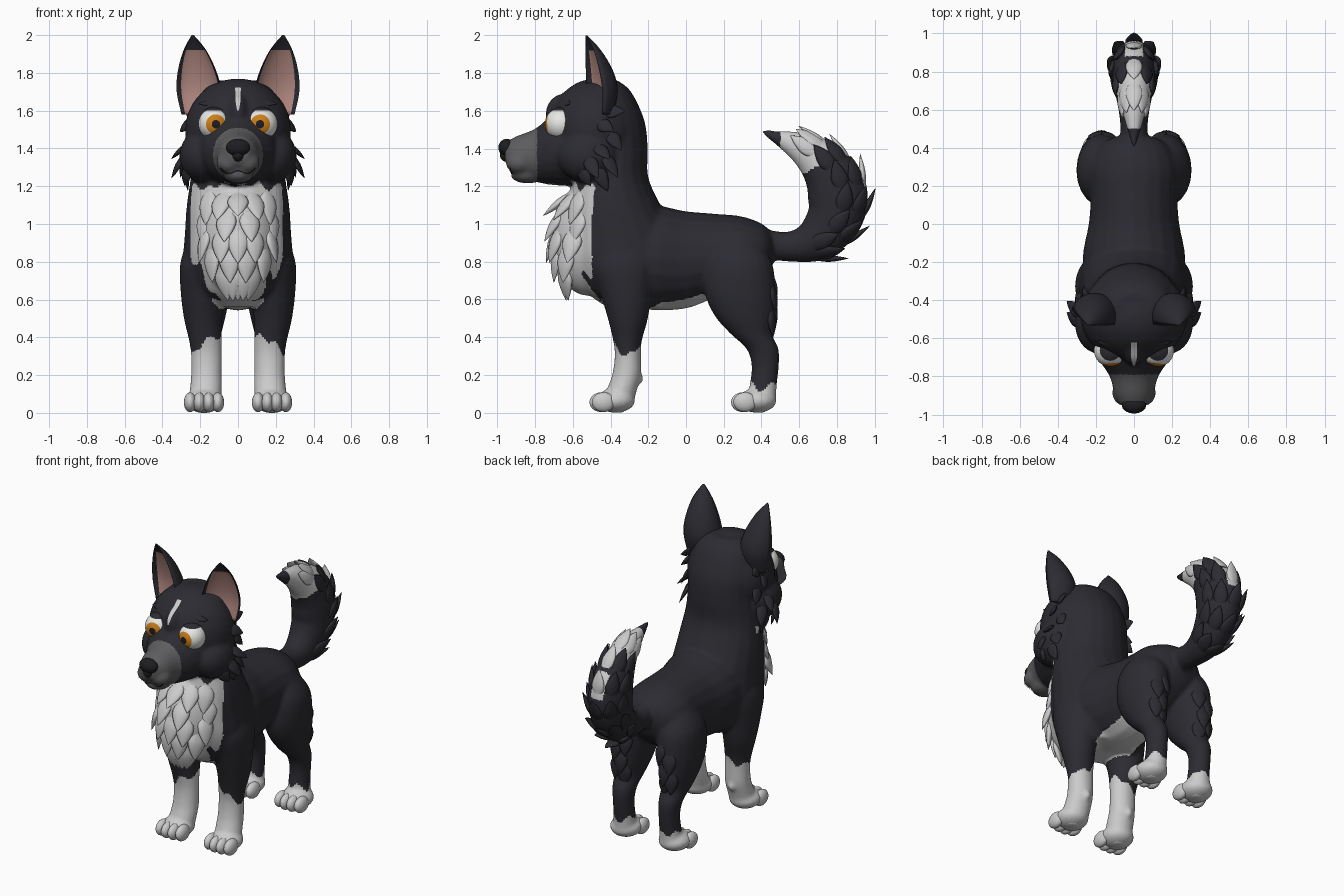
import bpy, bmesh, math
from mathutils import Vector, Matrix
from mathutils.bvhtree import BVHTree

cube = bpy.data.objects.get("Cube")
if cube:
    bpy.data.objects.remove(cube)


def material(name, r, g, b):
    m = bpy.data.materials.new(name)
    m.use_nodes = True
    m.diffuse_color = (r, g, b, 1)
    node = next(n for n in m.node_tree.nodes if n.type == "BSDF_PRINCIPLED")
    node.inputs["Base Color"].default_value = (r, g, b, 1)
    node.inputs["Roughness"].default_value = 0.8
    return m


black = material("black fur", .024, .024, .031)
white = material("white fur", .6, .6, .6)
grey = material("grey muzzle", .11, .11, .115)
pink = material("inner ear pink", .45, .25, .22)
nose_black = material("nose black", .013, .013, .016)
eye_white = material("eye white", .8, .8, .78)
amber = material("amber iris", .6, .21, .01)
FUR = [black, white, grey]


def finish(name, bm, mats):
    bmesh.ops.recalc_face_normals(bm, faces=bm.faces)
    mesh = bpy.data.meshes.new(name)
    bm.to_mesh(mesh)
    bm.free()
    for m in mats:
        mesh.materials.append(m)
    mesh.shade_smooth()
    ob = bpy.data.objects.new(name, mesh)
    bpy.context.collection.objects.link(ob)
    return ob


def spline(rows, k=4):
    rows = [Vector(r) for r in rows]
    rows = [rows[0]] + rows + [rows[-1]]
    out = []
    for a, b, c, d in zip(rows, rows[1:], rows[2:], rows[3:]):
        for s in range(k):
            t = s / k
            out.append(b + (c - a) * (t / 2) + (a * 2 - b * 5 + c * 4 - d) * (t * t / 2)
                       + (b * 3 - a - c * 3 + d) * (t ** 3 / 2))
    return out + [rows[-1]]


def loft(bm, rings, n=20, shape=lambda c, s: (c, s)):
    """Skin rings given as (centre, scaled u axis, scaled v axis)."""
    loops = []
    for p, u, v in rings:
        loop = []
        for j in range(n):
            c, s = shape(math.cos(math.tau * j / n), math.sin(math.tau * j / n))
            loop.append(bm.verts.new(p + u * c + v * s))
        loops.append(loop)
    faces = [bm.faces.new((a[j], a[(j + 1) % n], b[(j + 1) % n], b[j]))
             for a, b in zip(loops, loops[1:]) for j in range(n)]
    return faces + [bm.faces.new(loops[0]), bm.faces.new(loops[-1])]


def limb(bm, rows, v, side=1):
    """Rows are x, y, z, x radius, radius along v."""
    loft(bm, [(Vector((r[0] * side, r[1], r[2])), Vector((max(r[3], .004), 0, 0)),
               Vector(v) * max(r[4], .004)) for r in spline(rows)])


def ball(bm, centre, radii, turn=Matrix(), mat=0):
    m = Matrix.Translation(centre) @ turn @ Matrix.Diagonal((*radii, 1))
    verts = bmesh.ops.create_uvsphere(bm, u_segments=32, v_segments=24, radius=1, matrix=m)["verts"]
    faces = {f for v in verts for f in v.link_faces}
    for f in faces:
        f.material_index = mat
    return faces


UP, BACK = (0, 0, 1), (0, 1, 0)
core = bmesh.new()
# neck and chest column
limb(core, [(0, -.43, 1.76, .1, .07), (0, -.435, 1.7, .19, .145), (0, -.41, 1.55, .23, .19),
            (0, -.4, 1.4, .23, .198), (0, -.4, 1.25, .25, .2), (0, -.38, 1.1, .272, .245),
            (0, -.345, .95, .282, .295), (0, -.32, .8, .29, .3), (0, -.29, .65, .26, .25),
            (0, -.26, .56, .17, .16)], BACK)
# barrel
limb(core, [(0, -.45, .8, .22, .2), (0, -.2, .82, .27, .275), (0, 0, .81, .238, .258), (0, .15, .83, .228, .225),
            (0, .3, .83, .235, .21), (0, .42, .85, .17, .14), (0, .47, .86, .06, .05)], UP)
ball(core, (0, -.52, .92), (.2, .19, .3))
# head and muzzle
ball(core, (0, -.48, 1.5), (.28, .245, .27))
ball(core, (0, -.65, 1.58), (.06, .095, .11))
limb(core, [(0, -.55, 1.4, .24, .2), (0, -.7, 1.39, .19, .185), (0, -.8, 1.365, .128, .14),
            (0, -.9, 1.365, .1, .1), (0, -.96, 1.38, .06, .05)], UP)
ball(core, (0, -.84, 1.26), (.08, .09, .045))
# tail
TAIL = spline([(0, .38, .9, .07, .08), (0, .55, .88, .075, .08), (0, .69, .92, .1, .12), (0, .79, 1.04, .12, .15),
               (0, .8, 1.18, .125, .16), (0, .73, 1.31, .105, .13), (0, .6, 1.41, .065, .08), (0, .4, 1.49, .008, .008)])
tail_rings = []
for i, r in enumerate(TAIL):
    tangent = (TAIL[min(i + 1, len(TAIL) - 1)] - TAIL[max(i - 1, 0)]).to_3d().normalized()
    side = Vector((1, 0, 0))
    tail_rings.append((r.to_3d(), side * max(r[3], .008), side.cross(tangent) * max(r[4], .008)))
loft(core, tail_rings)
# cheeks, muzzle pads, legs and paws
for s in (1, -1):
    ball(core, (s * .185, -.52, 1.36), (.125, .16, .14))
    ball(core, (s * .05, -.885, 1.325), (.065, .07, .06))
    limb(core, [(.17, -.33, .95, .08, .1), (.18, -.33, .8, .125, .17), (.185, -.32, .65, .12, .14),
                (.185, -.308, .5, .102, .107), (.172, -.31, .38, .087, .076), (.167, -.308, .3, .082, .07),
                (.167, -.315, .2, .082, .077), (.17, -.34, .12, .085, .08), (.175, -.36, .04, .08, .08)], BACK, s)
    limb(core, [(.14, .27, .92, .07, .1), (.16, .28, .8, .13, .175), (.17, .285, .65, .132, .19),
                (.175, .31, .52, .112, .163), (.175, .345, .42, .088, .112), (.172, .405, .34, .072, .086),
                (.17, .42, .25, .063, .073), (.17, .41, .15, .066, .072), (.175, .4, .04, .075, .075)], BACK, s)
    ball(core, (s * .167, -.25, .18), (.025, .025, .03))
    for y in (-.375, .375):
        ball(core, (s * .18, y, .064), (.1, .105, .064))


def tone(c, n):
    """Fur colour from place and direction: 0 black, 1 white, 2 grey."""
    x, y, z = abs(c.x), c.y, c.z
    jag = .014 * math.sin(70 * c.x) + .014 * math.sin(60 * y)
    if y > .5:
        return int(z > 1.26 + .6 * (y - .62) + jag or (x < .045 and y > .88 and z > 1.18))
    if z < .5:
        return int(z < (.37 - .6 * (x - .17) if y < 0 else .14) + jag)
    if y < -.79 and z > 1.2:
        return 2
    bib = z < 1.2 + jag and y < -.38 and x < min(.235, .06 + .6 * (z - .53)) + jag
    belly = n.z < -.6 and z < .7 and x < .14 and -.45 < y < .15
    return int(bib or belly)


# fuse everything into one smooth coat
body = finish("body", core, [])
remesh = body.modifiers.new("fuse", "REMESH")
remesh.mode, remesh.voxel_size = "VOXEL", .011
soften = body.modifiers.new("soften", "SMOOTH")
soften.factor, soften.iterations = .5, 10
bpy.context.view_layer.update()
fused = bpy.data.meshes.new_from_object(body.evaluated_get(bpy.context.evaluated_depsgraph_get()))
body.modifiers.clear()
body.data = fused
fused.materials.clear()
for m in FUR:
    fused.materials.append(m)
for f in fused.polygons:
    f.material_index = tone(f.center, f.normal)
fused.shade_smooth()
skin = bmesh.new()
skin.from_mesh(fused)
tree = BVHTree.FromBMesh(skin)
skin.free()


def lock(bm, start, aim, flow, length, width, lift=.2, mat=0):
    """Pointed tuft laid where a ray meets the coat."""
    p, n, _, _ = tree.ray_cast(Vector(start), Vector(aim))
    if p is None:
        return
    flow = Vector(flow)
    d = (flow - n * flow.dot(n)).normalized()
    rows = spline([(-.15, .35), (.15, .9), (.4, 1), (.7, .65), (.9, .25), (1, .03)], 2)
    rings = [(p + d * length * t + n * (lift * max(t, 0) * length - .012),
              d.cross(n) * width * max(w, .02), n * (.4 * width * max(w, .02))) for t, w in rows]
    for f in loft(bm, rings, 10):
        f.material_index = mat


# chest ruff
bm = bmesh.new()
for i in range(5):
    count, span = 5 - i % 2, (.16, .18, .18, .15, .09)[i]
    for j in range(count):
        x = span * (2 * j / (count - 1) - 1)
        lock(bm, (x, -2, 1.16 - .1 * i), (0, 1, 0), (-x * .5, -.1, -1), .17, .055, .2, 1)
finish("chest_ruff", bm, FUR)

# cheek tufts, brows and thigh feathering
bm = bmesh.new()
for s in (1, -1):
    for y, z, dz, size in ((-.43, 1.6, .1, .1), (-.46, 1.54, -.3, .09), (-.47, 1.42, -.8, .11), (-.42, 1.36, -.8, .12),
                           (-.52, 1.35, -1, .12), (-.47, 1.29, -1, .12), (-.56, 1.28, -1, .09), (-.4, 1.48, -.7, .1)):
        lock(bm, (s * 2, y, z), (-s, 0, 0), (s * .3, .5, dz), size, .038, .5)
    lock(bm, (s * .1, -2, 1.655), (0, 1, 0), (s, 0, .1), .12, .022, .03)
    for x, z in ((.13, .72), (.2, .67), (.16, .59), (.21, .54), (.14, .5)):
        lock(bm, (s * x, 2, z), (0, -1, 0), (0, 0, -1), .14, .045, .12)
finish("coat_tufts", bm, FUR)

# tail feathering
bm = bmesh.new()
for i in range(7, 24, 3):
    p, u, v = tail_rings[i]
    flow = tail_rings[i + 1][0] - p
    out = v.normalized()
    if out.dot(p - Vector((0, .55, 1.2))) < 0:
        out.negate()
    for a in (-75, -35, 0, 35, 75):
        d = out * math.cos(math.radians(a)) + Vector((math.sin(math.radians(a)), 0, 0))
        pale = i > 19 or (i > 14 and a == 0)
        lock(bm, p + d * .6, -d, flow, .16, .045, .14, int(pale))
finish("tail_feathers", bm, FUR)

# ears: cups with a pink hollow
EAR = spline([(.205, -.48, 1.58, .1, .09), (.21, -.485, 1.7, .122, .125), (.22, -.495, 1.81, .105, .11),
              (.23, -.51, 1.92, .062, .06), (.24, -.53, 2, .006, .006)])
for s, label in ((1, "left"), (-1, "right")):
    bm = bmesh.new()
    c, t = math.cos(.35), math.sin(.35)
    rings = [(Vector((s * r[0], r[1], r[2])), Vector((s * c, t, 0)) * r[3], Vector((-s * t, c, 0)) * r[4]) for r in EAR]
    n = 24
    for i, f in enumerate(loft(bm, rings, n, lambda a, b: (a, b if b > 0 else -.45 * b))[:-2]):
        a = math.tau * (i % n + .5) / n
        hollow = math.sin(a) < 0 and abs(math.cos(a)) < .87
        f.material_index = int(hollow and f.calc_center_median().z < 1.93)
    finish(label + "_ear", bm, [black, pink])

    # eye with iris and pupil as rings round the gaze, and an upper lid
    bm = bmesh.new()
    centre, gaze = Vector((s * .125, -.663, 1.53)), Vector((-s * .1, -1, -.02)).normalized()
    for f in ball(bm, centre, (.085,) * 3, gaze.to_track_quat("Z", "Y").to_matrix().to_4x4()):
        angle = math.degrees((f.calc_center_median() - centre).angle(gaze))
        f.material_index = 2 if angle < 15 else 1 if angle < 40 else 0
    finish(label + "_eye", bm, [eye_white, amber, nose_black])
    bm = bmesh.new()
    lid = ball(bm, centre, (.09,) * 3)
    low = [f for f in lid if f.calc_center_median().z < centre.z + .07]
    bmesh.ops.delete(bm, geom=low, context="FACES")
    finish(label + "_eyelid", bm, [black])

    # toes and pads
    bm = bmesh.new()
    for y in (-.455, .295):
        for k in (-1.5, -.5, .5, 1.5):
            ball(bm, (s * .18 + k * .049, y + .012 * abs(k), .056), (.033, .062, .052))
        ball(bm, (s * .18, y + .09, .012), (.045, .04, .012))
    finish(label + "_toes", bm, [white])

# nose
bm = bmesh.new()
ball(bm, (0, -.95, 1.405), (.064, .044, .046))
ball(bm, (0, -.95, 1.365), (.03, .036, .035))
finish("nose", bm, [nose_black])


def stripe(name, points, mat):
    """Thin painted ribbon laid on the face; points are x, z, half width x, half width z."""
    bm = bmesh.new()
    pairs = []
    for x, z, wx, wz in spline(points):
        pair = []
        for k in (-1, 1):
            p, n, _, _ = tree.ray_cast(Vector((x + k * wx, -2, z + k * wz)), Vector((0, 1, 0)))
            pair.append(bm.verts.new(p + n * .005))
        pairs.append(pair)
    for a, b in zip(pairs, pairs[1:]):
        bm.faces.new((a[0], a[1], b[1], b[0]))
    finish(name, bm, [mat])


stripe("forehead_blaze", [(0, 1.72, .015, 0), (0, 1.66, .013, 0), (0, 1.6, .004, 0)], white)
stripe("mouth_line", [(-.09, 1.3, 0, .004), (-.05, 1.27, 0, .004), (0, 1.285, 0, .004),
                      (.05, 1.27, 0, .004), (.09, 1.3, 0, .004)], nose_black)
